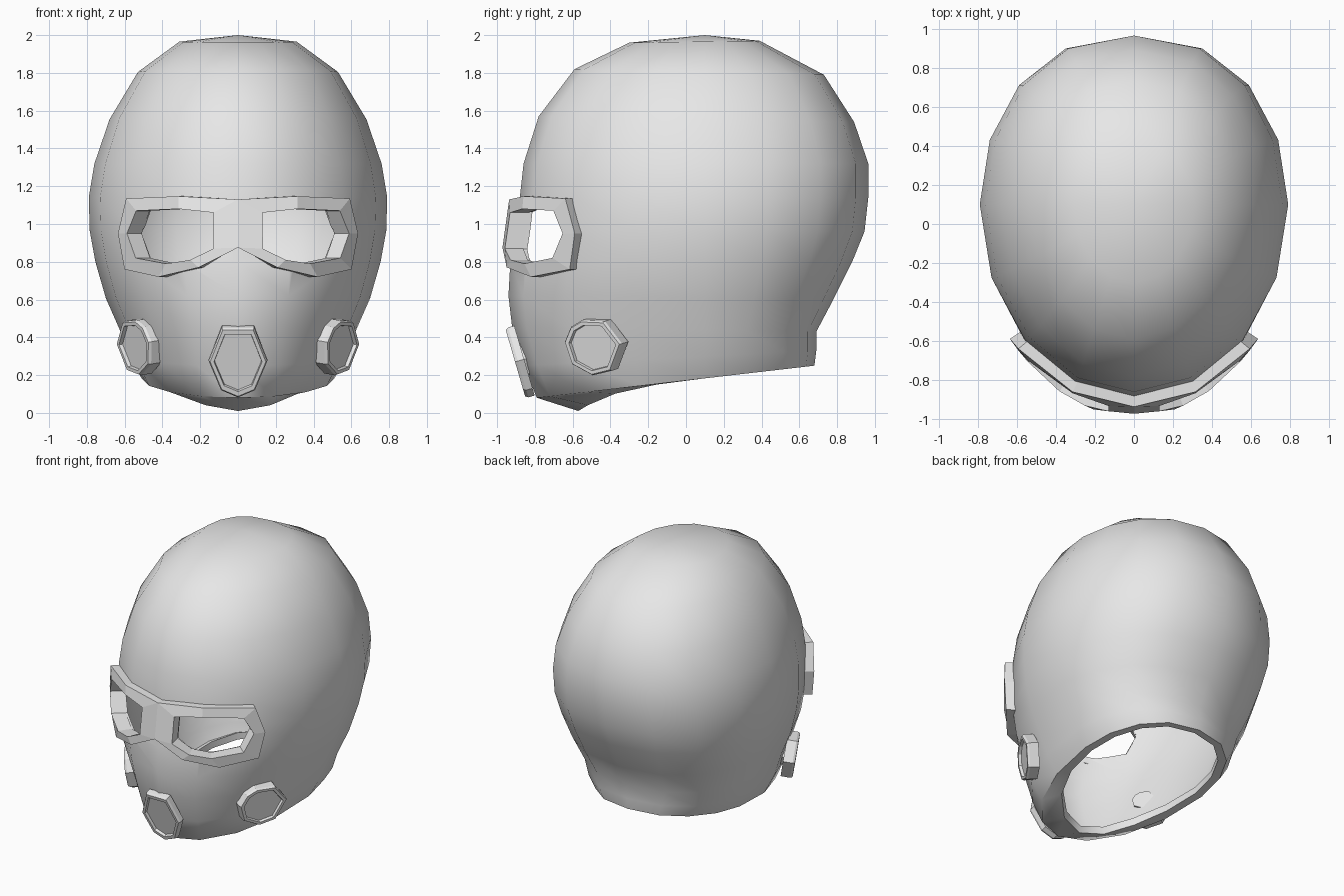
import bpy, bmesh, math
from mathutils import Vector

if "Cube" in bpy.data.objects:
    bpy.data.objects.remove(bpy.data.objects["Cube"])

# One plain grey for everything
grey = bpy.data.materials.new("plain_grey")
grey.use_nodes = True
grey.diffuse_color = (0.8, 0.8, 0.8, 1)
grey.node_tree.nodes["Principled BSDF"].inputs["Base Color"].default_value = (0.8, 0.8, 0.8, 1)

MID_Y = 0.1
SIDES = 16
# Head cross-sections: front z, front y, back z, back y, half width, chin dip
RINGS = [
    (1.96, -0.30, 1.97, 0.39, 0.31, 0),
    (1.82, -0.59, 1.79, 0.73, 0.53, 0),
    (1.57, -0.78, 1.54, 0.89, 0.68, 0),
    (1.32, -0.86, 1.32, 0.965, 0.76, 0),
    (1.14, -0.88, 1.14, 0.965, 0.79, 0),
    (0.97, -0.90, 0.96, 0.945, 0.785, 0),
    (0.80, -0.93, 0.80, 0.88, 0.755, 0),
    (0.62, -0.94, 0.60, 0.78, 0.70, 0),
    (0.45, -0.92, 0.43, 0.69, 0.625, 0),
    (0.25, -0.86, 0.33, 0.69, 0.58, 0),
    (0.08, -0.79, 0.25, 0.68, 0.51, 0),
    (0.10, -0.57, 0.25, 0.63, 0.45, 0.09),
]


def finish(name, bm):
    bmesh.ops.recalc_face_normals(bm, faces=bm.faces[:])
    mesh = bpy.data.meshes.new(name)
    bm.to_mesh(mesh)
    bm.free()
    mesh.materials.append(grey)
    obj = bpy.data.objects.new(name, mesh)
    bpy.context.collection.objects.link(obj)
    return obj


def activate(obj):
    bpy.ops.object.select_all(action="DESELECT")
    obj.select_set(True)
    bpy.context.view_layer.objects.active = obj


def bridge(bm, a, b, skip=()):
    n = len(a)
    for k in range(n):
        if k not in skip:
            bm.faces.new((a[k], a[(k + 1) % n], b[(k + 1) % n], b[k]))


def ring_points(zf, yf, zb, yb, hw, dip):
    for k in range(SIDES):
        t = math.tau * k / SIDES
        s, c = math.sin(t), math.cos(t)
        y = MID_Y - c * ((MID_Y - yf) if c > 0 else (yb - MID_Y))
        power = 1 if c > 0.01 else 0.85
        x = math.copysign(hw * abs(s) ** power, s)
        z = zf + (zb - zf) * (y - yf) / (yb - yf) - dip * max(c, 0) ** 4
        yield Vector((x, y, z))


def face_point(x, z, lift):
    """Point on the front of the head, lifted along the outward direction."""
    for hi, lo in zip(RINGS, RINGS[1:]):
        if hi[0] >= z >= lo[0]:
            break
    f = (hi[0] - z) / (hi[0] - lo[0])
    depth = MID_Y - (hi[1] + (lo[1] - hi[1]) * f)
    hw = hi[4] + (lo[4] - hi[4]) * f
    y = -depth * math.sqrt(1 - (x / hw) ** 2)
    n = Vector((x / hw ** 2, y / depth ** 2, 0)).normalized()
    return Vector((x, y + MID_Y, z)) + n * lift


# Head shell, open at the neck
bm = bmesh.new()
loops = [[bm.verts.new(p) for p in ring_points(*r)] for r in RINGS]
crown = bm.verts.new((0, 0.1, 2.0))
for k in range(SIDES):
    bm.faces.new((crown, loops[0][k], loops[0][(k + 1) % SIDES]))
for a, b in zip(loops, loops[1:]):
    bridge(bm, a, b)
head = finish("head_shell", bm)
wall = head.modifiers.new("wall", "SOLIDIFY")
wall.thickness = 0.05
wall.offset = -1

# Eye openings and goggle frame outlines (x, z), left half
EYE = [(0.12, 1.06), (0.29, 1.08), (0.50, 1.07), (0.545, 0.95),
       (0.50, 0.82), (0.35, 0.79), (0.23, 0.81), (0.12, 0.87)]
RIM = [(0, 1.13), (0.29, 1.147), (0.55, 1.135), (0.59, 0.95),
       (0.555, 0.76), (0.385, 0.72), (0.19, 0.77), (0, 0.875)]

# Cutter for both eyes, a touch larger than the frame opening
bm = bmesh.new()
cx = sum(p[0] for p in EYE) / len(EYE)
cz = sum(p[1] for p in EYE) / len(EYE)
for side in (1, -1):
    ends = []
    for lift in (0.15, -0.15):
        pts = [face_point(side * (cx + (x - cx) * 1.03), cz + (z - cz) * 1.03, lift) for x, z in EYE]
        ends.append([bm.verts.new(p) for p in pts])
        bm.faces.new(ends[-1])
    bridge(bm, *ends)
bmesh.ops.triangulate(bm, faces=bm.faces[:])
cutter = finish("eye_cutter", bm)
cutter.hide_render = True

activate(head)
cut = head.modifiers.new("eyes", "BOOLEAN")
cut.operation = "DIFFERENCE"
cut.solver = "EXACT"
cut.object = cutter
for m in ("wall", "eyes"):
    bpy.ops.object.modifier_apply(modifier=m)
bpy.data.objects.remove(cutter)
bpy.ops.object.shade_smooth_by_angle(angle=math.radians(50))

# Goggle frame following the face, mirrored at the nose
bm = bmesh.new()
rim_f, eye_f, rim_b, eye_b = [
    [bm.verts.new(face_point(x, z, lift)) for x, z in outline]
    for lift in (0.055, -0.045) for outline in (RIM, EYE)]
bridge(bm, rim_f, eye_f)
bridge(bm, rim_b, eye_b)
bridge(bm, eye_f, eye_b)
bridge(bm, rim_f, rim_b, skip=(len(RIM) - 1,))
frame = finish("goggle_frame", bm)
mirror = frame.modifiers.new("mirror", "MIRROR")
mirror.use_clip = True
activate(frame)
bpy.ops.object.modifier_apply(modifier="mirror")


def breather(name, centre, normal, outline, depth):
    """Rimmed plug with a sunken face and a narrower back end."""
    turn = Vector(normal).to_track_quat("Z", "Y")
    bm = bmesh.new()
    steps = [(0.45, -depth - 0.06), (0.5, -depth), (1.0, -depth),
             (1.0, -0.015), (0.95, 0), (0.82, 0), (0.80, -0.02)]
    rows = [[bm.verts.new(Vector(centre) + turn @ Vector((x * s, y * s, h))) for x, y in outline]
            for s, h in steps]
    for a, b in zip(rows, rows[1:]):
        bridge(bm, a, b)
    bm.faces.new(rows[0])
    bm.faces.new(rows[-1])
    return finish(name, bm)


# Mouth breather
MOUTH = [(-0.085, 0.185), (0.085, 0.185), (0.155, 0.0), (0.09, -0.16),
         (0, -0.2), (-0.09, -0.16), (-0.155, 0.0)]
breather("mouth_breather", (0, -0.905, 0.27), (0, -0.96, -0.28), MOUTH, 0.05)

# Cheek breathers
CHEEK = [(-0.06, 0.145), (0.08, 0.14), (0.175, 0.02), (0.10, -0.125),
         (-0.02, -0.15), (-0.14, -0.09), (-0.175, 0.03), (-0.13, 0.11)]
for side, label in ((1, "left"), (-1, "right")):
    outline = [(side * x, z) for x, z in CHEEK]
    breather(label + "_cheek_breather", (side * 0.555, -0.495, 0.345),
             (side * 0.85, -0.5, -0.15), outline, 0.08)
